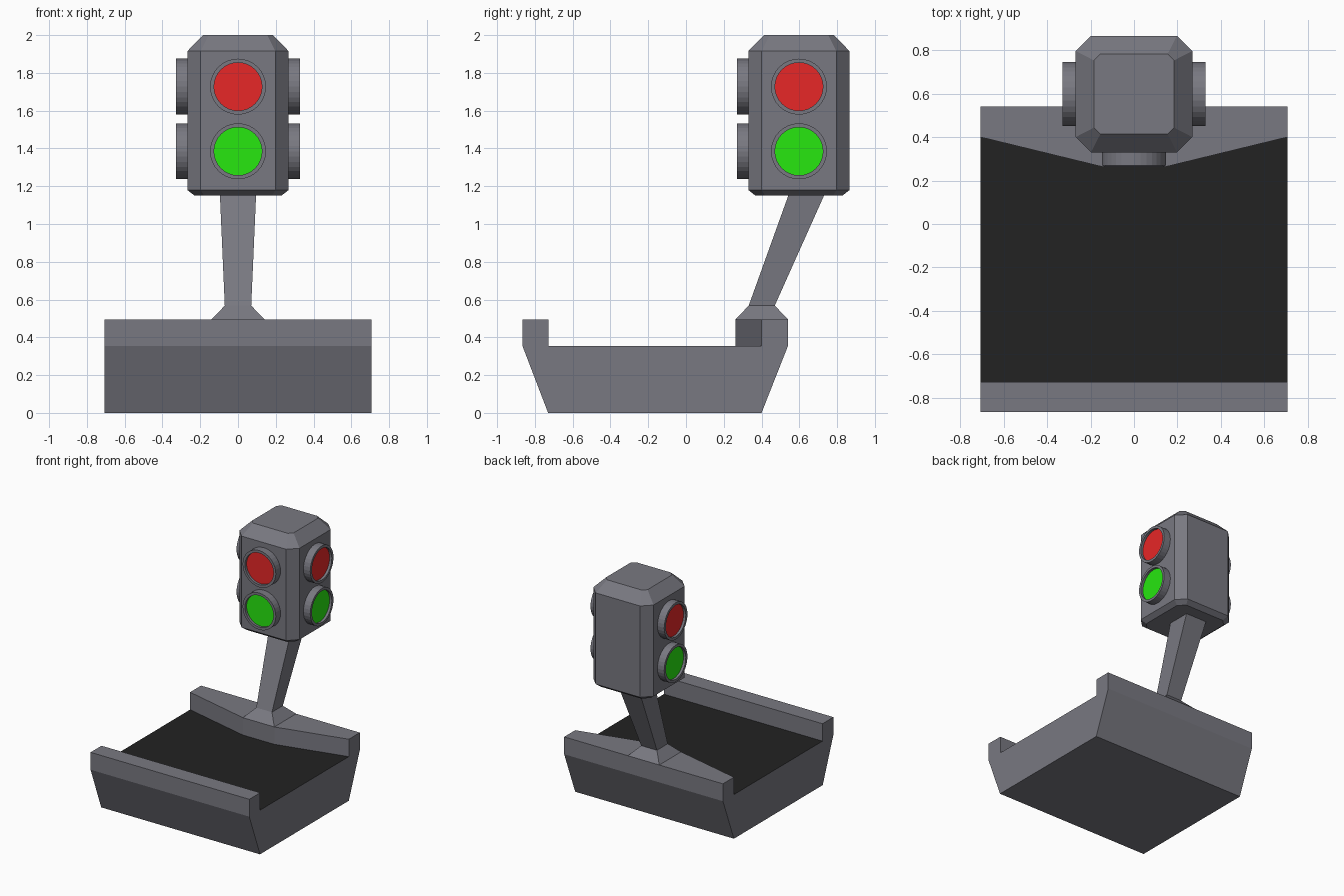
import bpy, bmesh, math
from mathutils import Vector

cube = bpy.data.objects.get("Cube")
if cube:
    bpy.data.objects.remove(cube, do_unlink=True)


def material(name, rgb):
    m = bpy.data.materials.new(name)
    m.use_nodes = True
    m.diffuse_color = (*rgb, 1)
    m.node_tree.nodes["Principled BSDF"].inputs["Base Color"].default_value = (*rgb, 1)
    return m


grey = material("grey metal", (0.19, 0.19, 0.22))
black = material("black deck", (0.016, 0.016, 0.016))
red = material("red lens", (0.8, 0.02, 0.02))
green = material("green lens", (0.02, 0.8, 0.005))


def loft(name, rings, mats, paint=None):
    """Skin matching rings of points, cap both ends, and paint faces by a rule."""
    bm = bmesh.new()
    loops = [[bm.verts.new(p) for p in ring] for ring in rings]
    for a, b in zip(loops, loops[1:]):
        for i in range(len(a)):
            j = (i + 1) % len(a)
            bm.faces.new((a[i], a[j], b[j], b[i]))
    bm.faces.new(loops[0][::-1])
    bm.faces.new(loops[-1])
    bmesh.ops.recalc_face_normals(bm, faces=bm.faces)
    if paint:
        for f in bm.faces:
            f.material_index = int(paint(f))
    mesh = bpy.data.meshes.new(name)
    bm.to_mesh(mesh)
    bm.free()
    for m in mats:
        mesh.materials.append(m)
    obj = bpy.data.objects.new(name, mesh)
    bpy.context.collection.objects.link(obj)
    return obj


def rect(hx, y0, y1, z):
    return [(-hx, y0, z), (hx, y0, z), (hx, y1, z), (-hx, y1, z)]


def octagon(h, cut, cy, z):
    k = h - cut
    return [(x, cy + y, z) for x, y in
            ((-k, -h), (k, -h), (h, -k), (h, k), (k, h), (-k, h), (-h, k), (-h, -k))]


# Base: a trough whose rear kerb widens towards the middle
DECK, KERB = 0.355, 0.495


def base_section(x, kerb_y):
    return [(x, y, z) for y, z in
            ((-0.73, 0), (-0.866, DECK), (-0.866, KERB), (-0.727, KERB), (-0.727, DECK),
             (kerb_y, DECK), (kerb_y, KERB), (0.54, KERB), (0.54, DECK), (0.40, 0))]


loft("base",
     [base_section(x, y) for x, y in ((-0.707, 0.40), (-0.14, 0.262), (0.14, 0.262), (0.707, 0.40))],
     [grey, black],
     lambda f: f.normal.z > 0.9 and f.calc_center_median().z < 0.4)

# Leaning post with a flared foot
loft("post", [rect(0.14, 0.262, 0.54, KERB), rect(0.07, 0.332, 0.47, 0.568),
              rect(0.096, 0.545, 0.735, 1.16)], [grey])

# Signal head: chamfered box
HEAD_Y, HALF = 0.598, 0.268
loft("signal_head", [octagon(h, cut, HEAD_Y, z) for h, cut, z in
                     ((0.23, 0.05, 1.15), (HALF, 0.07, 1.18), (HALF, 0.07, 1.915), (0.185, 0.03, 2.0))],
     [grey])


# Lamps: rimmed discs with a recessed lens on the front and both sides
def lamp(name, direction, z, lens):
    out = Vector(direction)
    side = out.cross(Vector((0, 0, 1)))
    centre = Vector((0, HEAD_Y, z))
    steps = ((0.148, HALF - 0.02), (0.148, 0.328), (0.127, 0.328), (0.127, 0.308))
    n = 32
    rings = []
    for r, d in steps:
        angles = [math.tau * i / n for i in range(n)]
        rings.append([centre + out * d + side * (r * math.cos(a)) + Vector((0, 0, r * math.sin(a)))
                      for a in angles])
    inner = steps[-1][1]
    loft(name, rings, [grey, lens],
         lambda f: f.normal.dot(out) > 0.9 and (f.calc_center_median() - centre).dot(out) < inner + 0.01)


for place, direction in (("front", (0, -1, 0)), ("left", (1, 0, 0)), ("right", (-1, 0, 0))):
    lamp(place + "_red_lamp", direction, 1.727, red)
    lamp(place + "_green_lamp", direction, 1.385, green)
